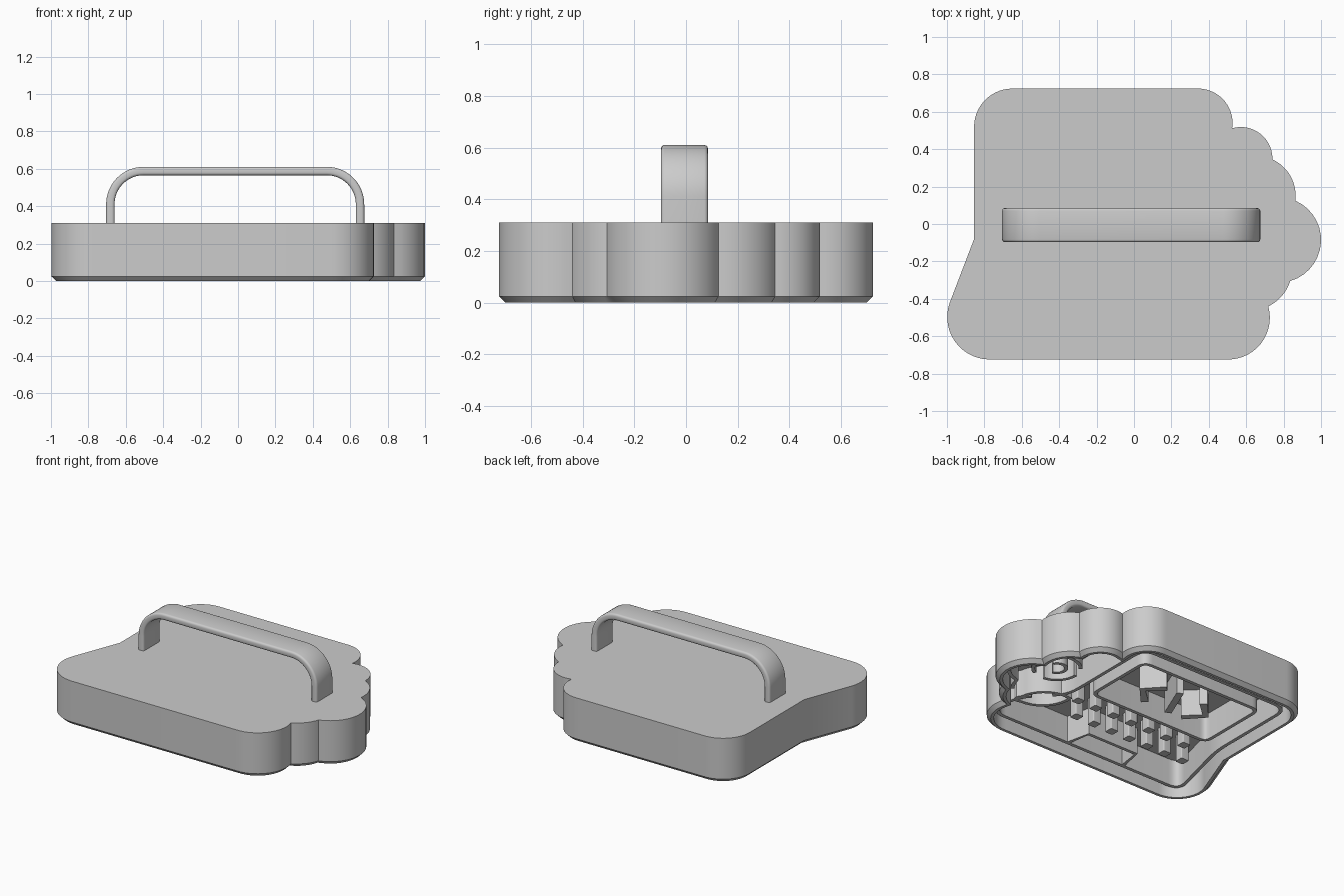
import bpy, bmesh, math
from mathutils import Vector

cube = bpy.data.objects.get("Cube")
if cube:
    bpy.data.objects.remove(cube, do_unlink=True)

GREY = (0.6, 0.6, 0.6, 1)
grey = bpy.data.materials.new("matte_grey")
grey.use_nodes = True
grey.diffuse_color = GREY
grey.node_tree.nodes["Principled BSDF"].inputs["Base Color"].default_value = GREY

TOP, CEILING, STAMP, LINE = 0.31, 0.25, 0.065, 0.024


def add_mesh(name, mesh, angle=35):
    obj = bpy.data.objects.new(name, mesh)
    bpy.context.collection.objects.link(obj)
    mesh.materials.clear()
    mesh.materials.append(grey)
    bpy.ops.object.select_all(action="DESELECT")
    obj.select_set(True)
    bpy.context.view_layer.objects.active = obj
    bpy.ops.object.shade_smooth_by_angle(angle=math.radians(angle))
    return obj


def arc3(a, b, c, n=14):
    """Points on the circle from a through b to c."""
    a, b, c = (Vector(p) for p in (a, b, c))
    d = 2 * (a.x * (b.y - c.y) + b.x * (c.y - a.y) + c.x * (a.y - b.y))
    sa, sb, sc = a.length_squared, b.length_squared, c.length_squared
    m = Vector(((sa * (b.y - c.y) + sb * (c.y - a.y) + sc * (a.y - b.y)) / d,
                (sa * (c.x - b.x) + sb * (a.x - c.x) + sc * (b.x - a.x)) / d))
    t0, t1 = (math.atan2(*(p - m).yx) for p in (a, c))
    turn = (b - a).cross(c - b)
    sweep = (t1 - t0) % math.tau if turn > 0 else -((t0 - t1) % math.tau)
    r = (a - m).length
    return [m + r * Vector((math.cos(t0 + sweep * i / n), math.sin(t0 + sweep * i / n)))
            for i in range(n + 1)]


def rounded(corners, r, n=6):
    """Polygon with its corners rounded off."""
    pts = []
    for i, p in enumerate(corners):
        p = Vector(p)
        a = p + (Vector(corners[i - 1]) - p).normalized() * r
        c = p + (Vector(corners[(i + 1) % len(corners)]) - p).normalized() * r
        for k in range(n + 1):
            t = k / n
            pts.append(a * (1 - t) ** 2 + p * 2 * t * (1 - t) + c * t * t)
    return pts


def rect(x0, x1, y0, y1, r):
    return rounded([(x0, y0), (x1, y0), (x1, y1), (x0, y1)], r)


def inset(pts, d):
    """Move a counter-clockwise loop inwards by d."""
    out = []
    for i, p in enumerate(pts):
        e0 = (p - pts[i - 1]).normalized()
        e1 = (pts[(i + 1) % len(pts)] - p).normalized()
        n0, n1 = Vector((-e0.y, e0.x)), Vector((-e1.y, e1.x))
        m = (n0 + n1).normalized()
        out.append(p + m * d / max(0.5, m.dot(n0)))
    return out


def plate(name, *loops):
    """Stand an outline with holes on the recessed face of the stamp."""
    cu = bpy.data.curves.new(name, "CURVE")
    z0, z1 = STAMP, CEILING + 0.01
    cu.dimensions, cu.fill_mode, cu.extrude = "2D", "BOTH", (z1 - z0) / 2
    for loop in loops:
        s = cu.splines.new("POLY")
        s.points.add(len(loop) - 1)
        for pt, p in zip(s.points, loop):
            pt.co = (p[0], p[1], 0, 1)
        s.use_cyclic_u = True
    tmp = bpy.data.objects.new(name + "_tmp", cu)
    bpy.context.collection.objects.link(tmp)
    deps = bpy.context.evaluated_depsgraph_get()
    mesh = bpy.data.meshes.new_from_object(tmp.evaluated_get(deps))
    bpy.data.objects.remove(tmp, do_unlink=True)
    bm = bmesh.new()
    bm.from_mesh(mesh)
    bmesh.ops.remove_doubles(bm, verts=bm.verts, dist=1e-4)
    bmesh.ops.translate(bm, verts=bm.verts, vec=(0, 0, (z0 + z1) / 2))
    bmesh.ops.recalc_face_normals(bm, faces=bm.faces)
    bm.to_mesh(mesh)
    bm.free()
    add_mesh(name, mesh)


def ring(name, loop):
    """Thin raised wall along a closed outline."""
    plate(name, loop, inset(loop, LINE))


def ridge(name, path, w=LINE):
    """Thin raised wall along an open path."""
    path = [Vector(p) for p in path]
    left, right = [], []
    for i, p in enumerate(path):
        t = (path[min(i + 1, len(path) - 1)] - path[max(i - 1, 0)]).normalized()
        n = Vector((-t.y, t.x)) * w / 2
        left.append(p + n)
        right.append(p - n)
    plate(name, left + right[::-1])


# Outline of the body: straight sides, rounded corners and four scallops
outline = arc3((-0.985, -0.42), (-0.935, -0.655), (-0.78, -0.724))
for a, b, c in [((0.49, -0.724), (0.66, -0.66), (0.718, -0.44)),
                ((0.718, -0.44), (0.79, -0.385), (0.835, -0.305)),
                ((0.835, -0.305), (1.0, -0.085), (0.862, 0.125)),
                ((0.862, 0.125), (0.845, 0.24), (0.74, 0.345)),
                ((0.74, 0.345), (0.675, 0.483), (0.525, 0.512)),
                ((0.527, 0.54), (0.473, 0.67), (0.34, 0.724)),
                ((-0.65, 0.724), (-0.795, 0.664), (-0.855, 0.52))]:
    outline += [p for p in arc3(a, b, c) if (p - outline[-1]).length > 1e-4]
outline.append(Vector((-0.855, -0.08)))

# Hollow body: flat top, chamfered rim and recessed underside
bm = bmesh.new()
rings = []
for d, z in [(0, TOP), (0, 0.025), (0.025, 0), (0.045, 0), (0.045, CEILING)]:
    rings.append([bm.verts.new((p.x, p.y, z)) for p in inset(outline, d)])
for r0, r1 in zip(rings, rings[1:]):
    for i in range(len(r0)):
        bm.faces.new((r0[i - 1], r1[i - 1], r1[i], r0[i]))
bm.faces.new(rings[0])
bm.faces.new(rings[-1][::-1])
bmesh.ops.recalc_face_normals(bm, faces=bm.faces)
body = bpy.data.meshes.new("body")
bm.to_mesh(body)
bm.free()
add_mesh("body", body)

# Carrying handle: rounded arch swept across y
X0, X1, PEAK, R = -0.705, 0.675, 0.61, 0.2


def arch(d):
    pts = [(X0 + d, TOP - 0.02)]
    for cx, start in ((X0 + R, 180), (X1 - R, 90)):
        for k in range(17):
            t = math.radians(start - 90 * k / 16)
            pts.append((cx + (R - d) * math.cos(t), PEAK - R + (R - d) * math.sin(t)))
    return pts + [(X1 - d, TOP - 0.02)]


bm = bmesh.new()
(fo, fi), (bo, bi) = [[[bm.verts.new((x, y, z)) for x, z in arch(d)] for d in (0, 0.045)]
                      for y in (-0.097, 0.085)]
for i in range(len(fo) - 1):
    for p, q in ((fo, fi), (fi, bi), (bi, bo), (bo, fo)):
        bm.faces.new((p[i], p[i + 1], q[i + 1], q[i]))
for i in (0, -1):
    bm.faces.new((fo[i], fi[i], bi[i], bo[i]))
bmesh.ops.recalc_face_normals(bm, faces=bm.faces)
rims = [e for e in bm.edges if e.calc_face_angle() > 1
        and e.verts[0].co.y == e.verts[1].co.y
        and not all(v.co.z < TOP for v in e.verts)]
bmesh.ops.bevel(bm, geom=rims, offset=0.014, segments=3, affect="EDGES", profile=0.5)
mesh = bpy.data.meshes.new("handle")
bm.to_mesh(mesh)
bm.free()
add_mesh("handle", mesh)

# Stamp: outline of the open computer, meeting the leaf, and its screen
ridge("computer_outline", rounded([(0.4, -0.17), (0.4, 0.575), (-0.775, 0.575), (-0.775, -0.11),
                                   (-0.91, -0.64), (0.63, -0.64), (0.63, -0.41)], 0.1))
ring("screen_outline", rect(-0.66, 0.3, -0.08, 0.46, 0.07))

# Stamp: two chevrons and a slash inside the screen
for side, cx in ((-1, -0.38), (1, 0.02)):
    ridge("screen_chevron", [(cx - side * 0.05, 0.29), (cx + side * 0.06, 0.18),
                             (cx - side * 0.05, 0.07)], 0.05)
ridge("screen_slash", [(-0.23, 0.06), (-0.13, 0.30)], 0.045)

# Stamp: two rows of keys
for y, x_start, count in ((-0.19, -0.57, 7), (-0.35, -0.69, 7)):
    for i in range(count):
        x = x_start + 0.145 * i
        plate("key", rect(x - 0.03, x + 0.03, y - 0.03, y + 0.03, 0.008))

# Stamp: touchpad open to the front edge, and a leaf
ridge("touchpad", [(0.01, -0.63), (-0.02, -0.47), (-0.41, -0.47), (-0.44, -0.63)])
ring("leaf", arc3((0.35, -0.19), (0.4, -0.36), (0.57, -0.44), 10)
     + arc3((0.57, -0.44), (0.63, -0.43), (0.62, -0.37), 4)[1:]
     + arc3((0.62, -0.37), (0.54, -0.23), (0.35, -0.19), 10)[1:-1])

# Stamp: flower with a curled centre, petal hooks and a scalloped edge
bloom = Vector((0.67, 0.04))


def bloom_arc(r, t0, t1):
    return [bloom + r * Vector((math.cos(t0 + (t1 - t0) * k / 14), math.sin(t0 + (t1 - t0) * k / 14)))
            for k in range(15)]


ridge("flower_centre", bloom_arc(0.06, 0.5, 4.5))
for i in range(3):
    ridge("flower_petal", bloom_arc(0.15, 2.1 * i + 1, 2.1 * i + 2.5))
ridge("flower_edge", [p for p in inset(outline, 0.085) if p.x > 0.52 and -0.34 < p.y < 0.44])
